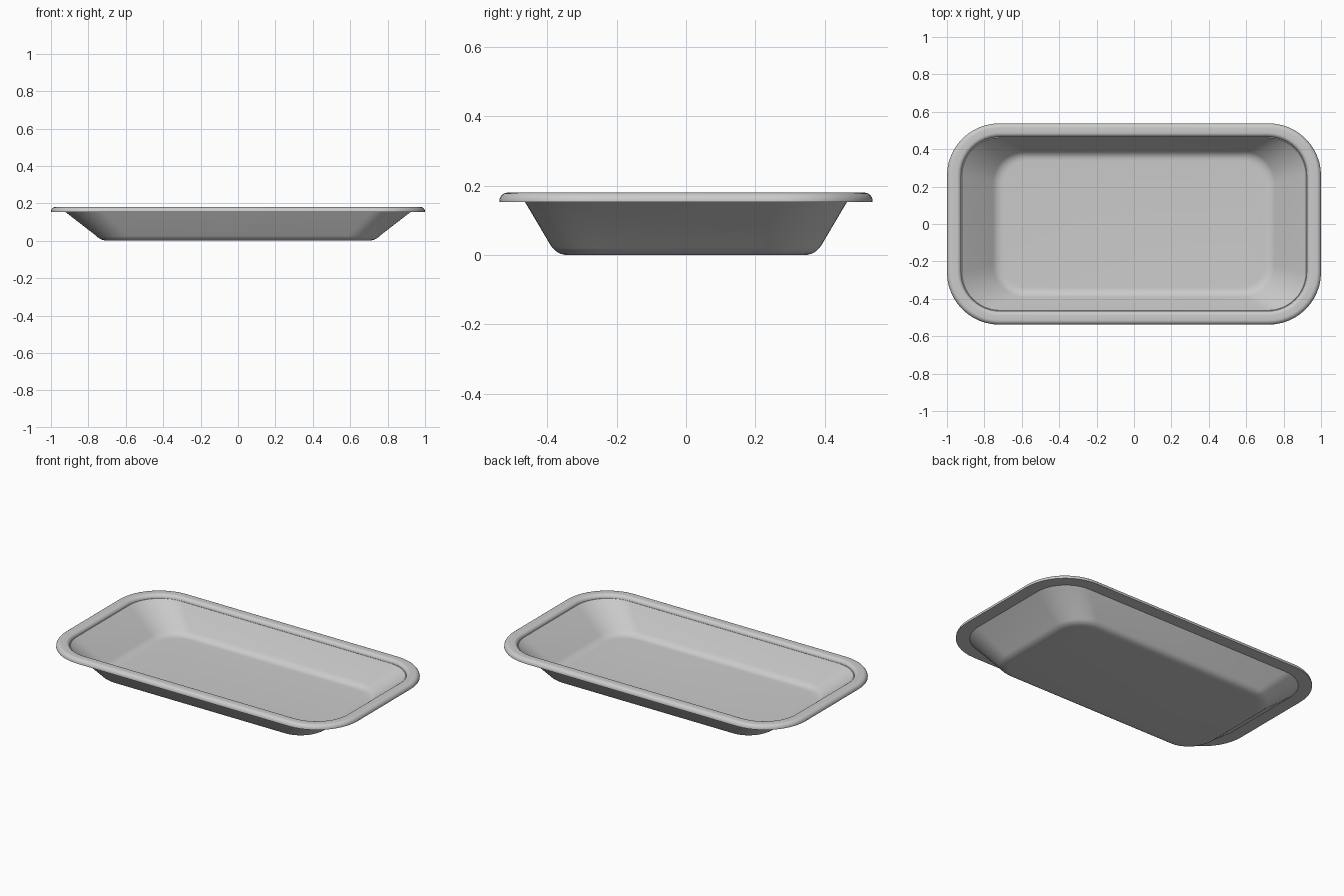
import bpy, bmesh, math

if "Cube" in bpy.data.objects:
    bpy.data.objects.remove(bpy.data.objects["Cube"])

grey = bpy.data.materials.new("light grey")
grey.diffuse_color = (0.6, 0.6, 0.6, 1)
grey.use_nodes = True
grey.node_tree.nodes["Principled BSDF"].inputs["Base Color"].default_value = grey.diffuse_color

SEG = 12  # segments per rounded corner


def rounded_ring(bm, hx, hy, r, z):
    """Loop of vertices around a rounded rectangle."""
    ring = []
    for q, (sx, sy) in enumerate([(1, 1), (-1, 1), (-1, -1), (1, -1)]):
        for i in range(SEG + 1):
            a = math.pi / 2 * (q + i / SEG)
            ring.append(bm.verts.new((sx * (hx - r) + r * math.cos(a),
                                      sy * (hy - r) + r * math.sin(a), z)))
    return ring


def basin(t, n=6):
    """Floor-to-wall section as (half x, half y, corner radius, z), raised by t."""
    pts = []
    a, b, c = (0.695, 0.34), (0.735, 0.372), (0.76, 0.39)
    for i in range(n + 1):  # curved fillet between floor and wall
        u = i / n
        w = ((1 - u) ** 2, 2 * u * (1 - u), u * u)
        x, y = (w[0] * a[k] + w[1] * b[k] + w[2] * c[k] for k in (0, 1))
        pts.append((x, y, 0.13 + 0.04 * u, t + 0.028 * u * u))
    pts.append((0.92, 0.462, 0.205, 0.155 + t))
    return pts


def rim(n=6):
    """Half-rounded lip section, from the inside edge over to the outside."""
    pts = []
    for i in range(n + 1):
        a = math.pi / 2 * i / n
        d = 0.022 * (1 - math.cos(a))
        pts.append((0.924 + d, 0.466 + d, 0.209 + d, 0.158 + 0.022 * math.sin(a)))
    for i in range(n + 1):
        a = math.pi / 2 * i / n
        d = 0.024 * (1 - math.sin(a))
        pts.append((1 - d, 0.538 - d, 0.28 - d, 0.156 + 0.024 * math.cos(a)))
    pts.append((1, 0.538, 0.28, 0.153))
    return pts


# Tray: inner basin, lip, then the underside back down to the base
bm = bmesh.new()
section = basin(0.004) + rim() + [(0.922, 0.464, 0.207, 0.153)] + basin(0)[-2::-1]
rings = [rounded_ring(bm, *p) for p in section]
for lo, hi in zip(rings, rings[1:]):
    n = len(lo)
    for i in range(n):
        j = (i + 1) % n
        bm.faces.new((lo[i], lo[j], hi[j], hi[i]))
bm.faces.new(rings[0])
bm.faces.new(rings[-1][::-1])
bmesh.ops.recalc_face_normals(bm, faces=bm.faces)

mesh = bpy.data.meshes.new("tray")
bm.to_mesh(mesh)
bm.free()
mesh.materials.append(grey)
tray = bpy.data.objects.new("tray", mesh)
bpy.context.collection.objects.link(tray)
bpy.context.view_layer.objects.active = tray
tray.select_set(True)
bpy.ops.object.shade_smooth_by_angle(angle=math.radians(35))
